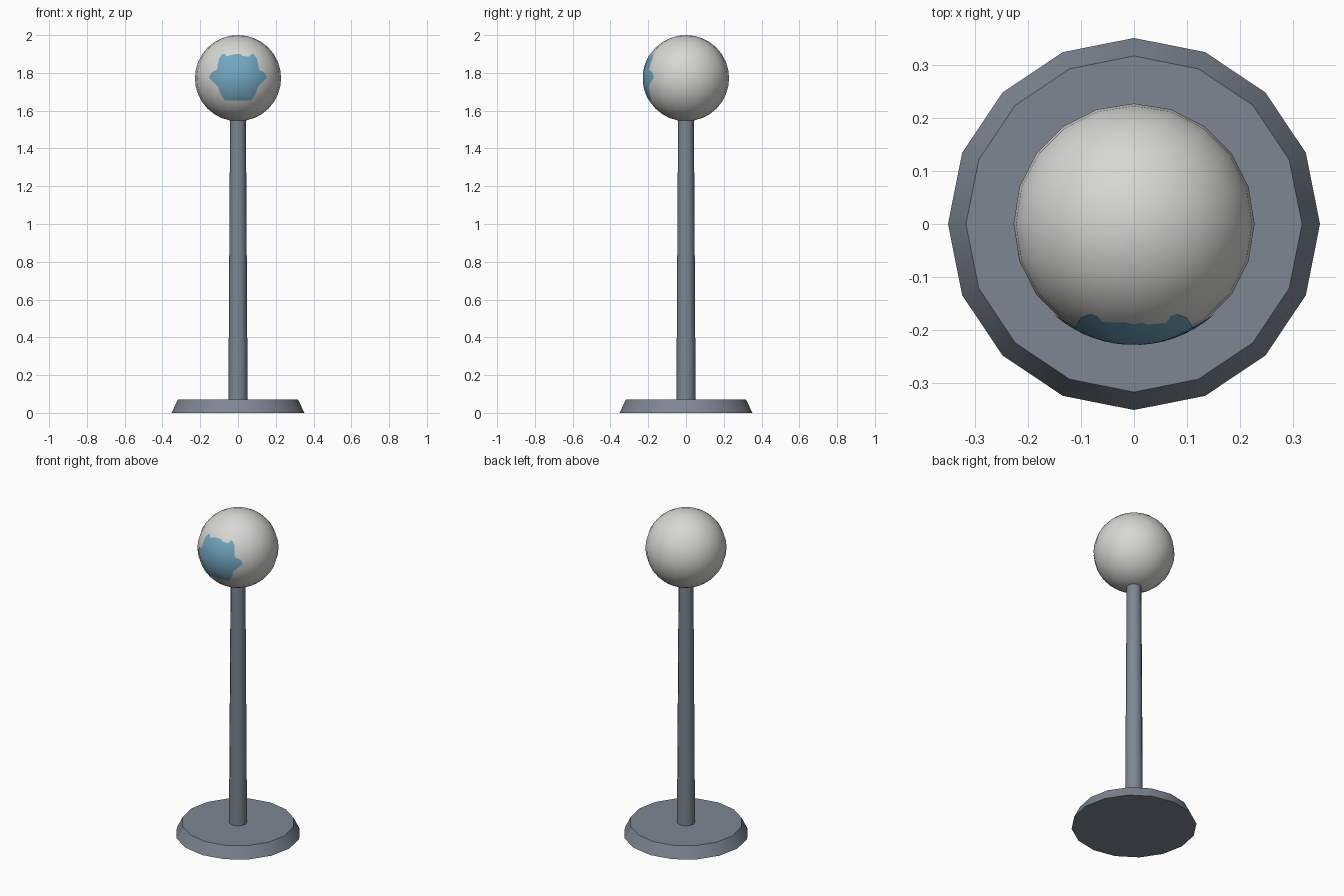
import bpy, bmesh, math

if "Cube" in bpy.data.objects:
    bpy.data.objects.remove(bpy.data.objects["Cube"])

RADIUS, CENTRE = 0.228, 1.772


def material(name, rgb):
    mat = bpy.data.materials.new(name)
    mat.use_nodes = True
    mat.diffuse_color = (*rgb, 1)
    mat.node_tree.nodes["Principled BSDF"].inputs["Base Color"].default_value = (*rgb, 1)
    return mat


def finish(obj, name, mat, angle=30):
    obj.name = name
    obj.data.materials.append(mat)
    bpy.ops.object.select_all(action='DESELECT')
    bpy.context.view_layer.objects.active = obj
    obj.select_set(True)
    bpy.ops.object.shade_smooth_by_angle(angle=math.radians(angle))


def tapered(name, mat, sides, bottom, top, z0, z1):
    bpy.ops.mesh.primitive_cone_add(vertices=sides, radius1=bottom, radius2=top,
                                    depth=z1 - z0, location=(0, 0, (z0 + z1) / 2))
    finish(bpy.context.object, name, mat, 35)


grey = material("slate grey", (0.21, 0.24, 0.29))
white = material("off white", (0.68, 0.68, 0.66))
blue = material("soft blue", (0.17, 0.38, 0.53))

# Base and pole
tapered("base", grey, 16, 0.352, 0.318, 0, 0.07)
tapered("pole", grey, 12, 0.051, 0.042, 0.06, 1.55)

# Round head
bpy.ops.mesh.primitive_uv_sphere_add(segments=20, ring_count=16, radius=RADIUS,
                                     location=(0, 0, CENTRE))
finish(bpy.context.object, "head", white)

# Blue face patch: mirrored outline, shrunk in rings and laid on the head
half = [(0.083, 0.128), (0.1, 0.105), (0.106, 0.08), (0.111, 0.045), (0.143, 0.028),
        (0.153, 0.002), (0.132, -0.02), (0.106, -0.045), (0.095, -0.08), (0.07, -0.118)]
outline = half + [(0, -0.119)] + [(-x, z) for x, z in reversed(half)] + [(0, 0.128)]
bm = bmesh.new()


def on_head(x, z):
    y = -math.sqrt((RADIUS + 0.001) ** 2 - x * x - z * z)
    return bm.verts.new((x, y, CENTRE + z))


RINGS, count = 8, len(outline)
rings = [[on_head(x * k / RINGS, z * k / RINGS) for x, z in outline]
         for k in range(1, RINGS + 1)]
bm.faces.new(rings[0])
for inner, outer in zip(rings, rings[1:]):
    for i in range(count):
        j = (i + 1) % count
        bm.faces.new((inner[i], inner[j], outer[j], outer[i]))
bmesh.ops.recalc_face_normals(bm, faces=bm.faces)
bm.normal_update()
if sum(f.normal.y for f in bm.faces) > 0:
    bmesh.ops.reverse_faces(bm, faces=bm.faces)
mesh = bpy.data.meshes.new("face_patch")
bm.to_mesh(mesh)
bm.free()
patch = bpy.data.objects.new("face_patch", mesh)
bpy.context.collection.objects.link(patch)
finish(patch, "face_patch", blue)
